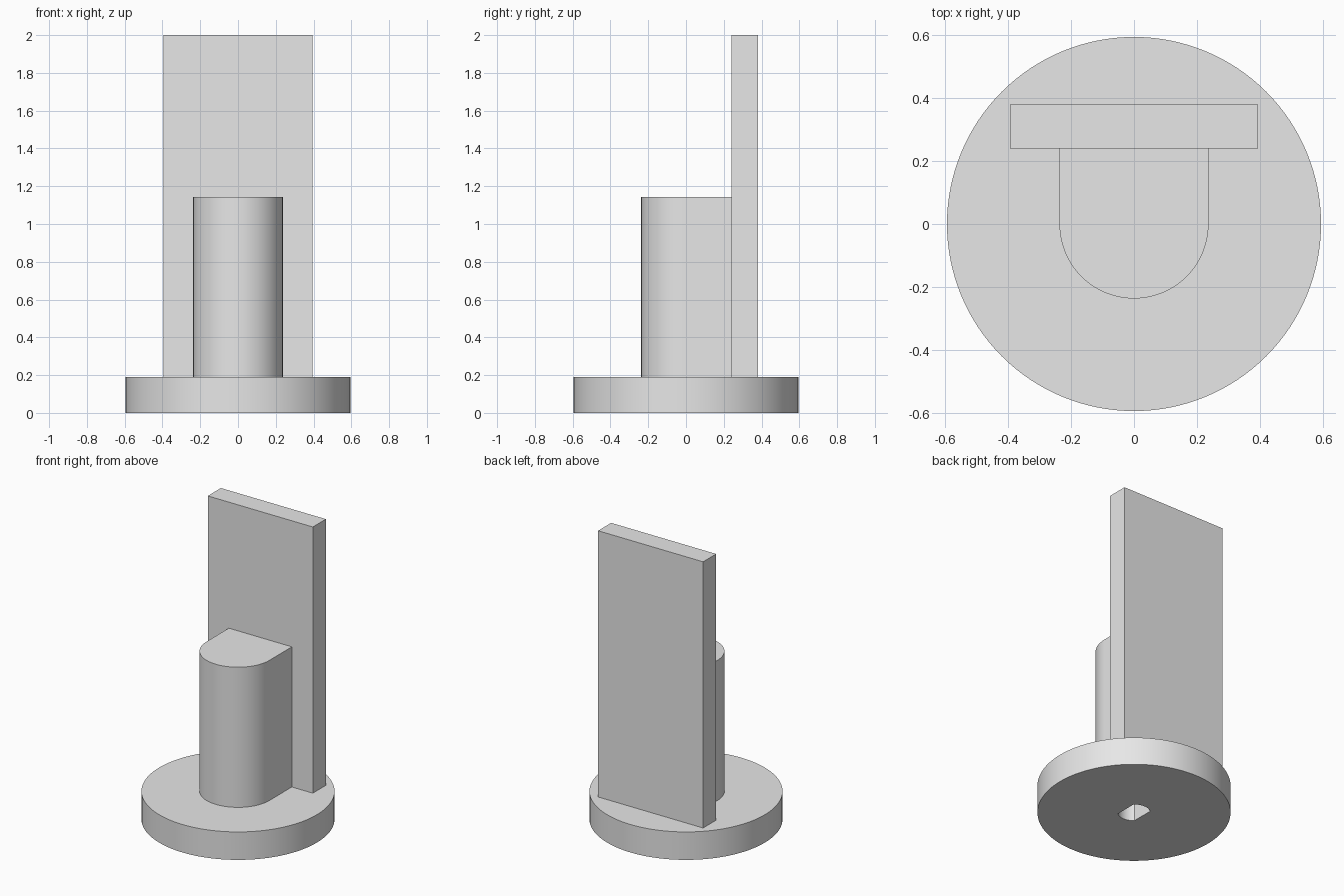
import bpy
import bmesh
from math import sin, cos, pi, acos

default_cube = bpy.data.objects.get("Cube")
if default_cube:
    bpy.data.objects.remove(default_cube, do_unlink=True)

grey = bpy.data.materials.new("plain grey")
grey.use_nodes = True
grey.diffuse_color = (0.8, 0.8, 0.8, 1)
grey.node_tree.nodes["Principled BSDF"].inputs["Base Color"].default_value = (0.8, 0.8, 0.8, 1)


def arc(radius, start, end, steps):
    angles = [start + (end - start) * i / steps for i in range(steps + 1)]
    return [(radius * cos(a), radius * sin(a)) for a in angles]


def prism(name, outline, bottom, top):
    """Extrude a counter-clockwise outline from bottom to top."""
    bm = bmesh.new()
    face = bm.faces.new([bm.verts.new((x, y, bottom)) for x, y in outline])
    moved = bmesh.ops.extrude_face_region(bm, geom=[face])["geom"]
    verts = [v for v in moved if isinstance(v, bmesh.types.BMVert)]
    bmesh.ops.translate(bm, verts=verts, vec=(0, 0, top - bottom))
    bmesh.ops.recalc_face_normals(bm, faces=bm.faces)
    mesh = bpy.data.meshes.new(name)
    bm.to_mesh(mesh)
    bm.free()
    mesh.materials.append(grey)
    obj = bpy.data.objects.new(name, mesh)
    bpy.context.collection.objects.link(obj)
    return obj


def activate(obj):
    bpy.ops.object.select_all(action="DESELECT")
    obj.select_set(True)
    bpy.context.view_layer.objects.active = obj


BASE_TOP = 0.19
PLATE_FRONT, PLATE_BACK, PLATE_HALF = 0.24, 0.38, 0.395
COLUMN_R = 0.237

# Round base
base = prism("base_disc", arc(0.595, 0, 2 * pi, 128)[:-1], 0, BASE_TOP)

# Column with a rounded front and a square back against the plate
column_outline = arc(COLUMN_R, pi, 2 * pi, 48)
column_outline += [(COLUMN_R, PLATE_FRONT), (-COLUMN_R, PLATE_FRONT)]
column = prism("column", column_outline, BASE_TOP, 1.143)

# Tall back plate
plate_outline = [(-PLATE_HALF, PLATE_FRONT), (PLATE_HALF, PLATE_FRONT),
                 (PLATE_HALF, PLATE_BACK), (-PLATE_HALF, PLATE_BACK)]
plate = prism("back_plate", plate_outline, BASE_TOP, 2)

# Shaft socket: a round hole with two flats, bored up from below
hole_r, flat = 0.1, 0.066
a = acos(flat / hole_r)
socket_outline = arc(hole_r, a, pi - a, 16) + arc(hole_r, pi + a, 2 * pi - a, 16)
cutter = prism("socket_cutter", socket_outline, -0.1, 0.4)
cutter.hide_render = True

for part in (base, column):
    activate(part)
    bore = part.modifiers.new("socket", "BOOLEAN")
    bore.operation = "DIFFERENCE"
    bore.solver = "EXACT"
    bore.object = cutter
    bpy.ops.object.modifier_apply(modifier=bore.name)
    bpy.ops.object.shade_smooth_by_angle(angle=pi / 6)

bpy.data.objects.remove(cutter, do_unlink=True)
